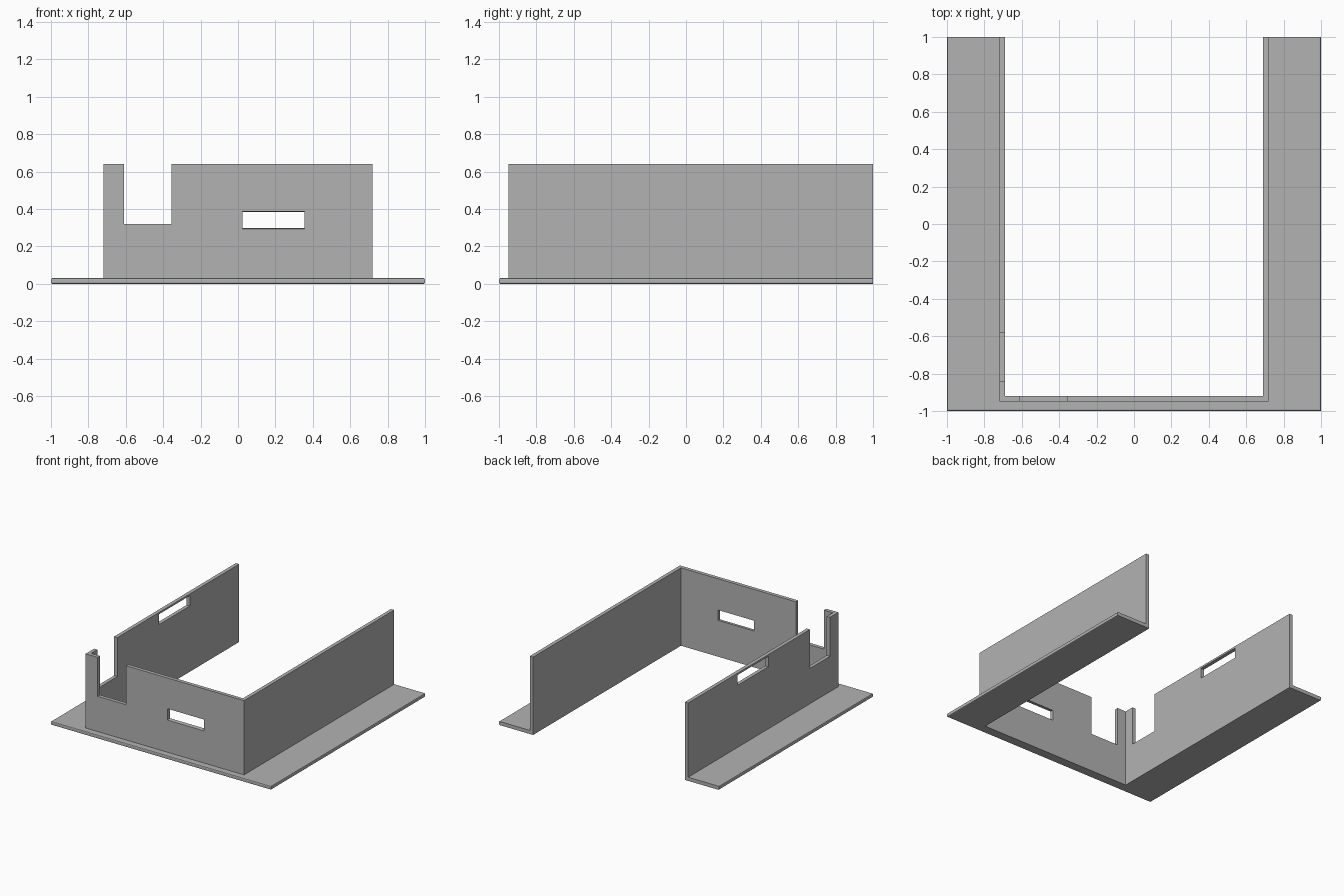
import bpy, bmesh

if "Cube" in bpy.data.objects:
    bpy.data.objects.remove(bpy.data.objects["Cube"])

grey = bpy.data.materials.new("light_grey")
grey.diffuse_color = (0.45, 0.45, 0.45, 1)
grey.use_nodes = True
grey.node_tree.nodes["Principled BSDF"].inputs["Base Color"].default_value = grey.diffuse_color


def make_object(name, bm):
    bmesh.ops.recalc_face_normals(bm, faces=bm.faces)
    mesh = bpy.data.meshes.new(name)
    bm.to_mesh(mesh)
    bm.free()
    mesh.materials.append(grey)
    obj = bpy.data.objects.new(name, mesh)
    bpy.context.collection.objects.link(obj)
    return obj


def u_prism(ox, oy, ix, iy, z0, z1):
    """U-shaped plan, open at the back, extruded upwards."""
    bm = bmesh.new()
    plan = [(-ox, 1), (-ox, oy), (ox, oy), (ox, 1),
            (ix, 1), (ix, iy), (-ix, iy), (-ix, 1)]
    face = bm.faces.new([bm.verts.new((x, y, z0)) for x, y in plan])
    top = bmesh.ops.extrude_face_region(bm, geom=[face])
    verts = [v for v in top["geom"] if isinstance(v, bmesh.types.BMVert)]
    bmesh.ops.translate(bm, verts=verts, vec=(0, 0, z1 - z0))
    return bm


def cut_box(target, name, xr, yr, zr, flare=None):
    """Subtract a box; flare(co) may adjust its corners."""
    bm = bmesh.new()
    bmesh.ops.create_cube(bm, size=1)
    for v in bm.verts:
        v.co = [r[0] if c < 0 else r[1] for c, r in zip(v.co, (xr, yr, zr))]
        if flare:
            flare(v.co)
    cutter = make_object(name, bm)
    cutter.hide_render = True
    mod = target.modifiers.new(name, 'BOOLEAN')
    mod.operation = 'DIFFERENCE'
    mod.solver = 'EXACT'
    mod.object = cutter
    bpy.context.view_layer.objects.active = target
    bpy.ops.object.modifier_apply(modifier=name)
    bpy.data.objects.remove(cutter)


# Flange around the outside of the walls, with softened outer rims
bm = u_prism(1, -1, 0.72, -0.95, 0, 0.03)
rims = []
for e in bm.edges:
    a, b = (v.co for v in e.verts)
    flat = abs(a.z - b.z) < 1e-5
    side = abs(a.x) > 0.99 and abs(a.x - b.x) < 1e-5
    front = a.y < -0.99 and b.y < -0.99
    if flat and (side or front):
        rims.append(e)
bmesh.ops.bevel(bm, geom=rims, offset=0.007, segments=2, profile=0.5,
                affect='EDGES')
make_object("flange", bm)

# Three upright walls
walls = make_object("walls", u_prism(0.72, -0.95, 0.69, -0.92, 0, 0.64))

# Open notches either side of the front left corner post
cut_box(walls, "front_notch", (-0.61, -0.355), (-1, -0.85), (0.32, 0.8))
cut_box(walls, "left_notch", (-0.8, -0.65), (-0.84, -0.58), (0.32, 0.8))


# Slots, flared slightly towards the outside of the front wall
def flare_front(co):
    if co.y < -0.93:
        co.z += 0.007 if co.z > 0.34 else -0.007


cut_box(walls, "front_slot", (0.025, 0.355), (-0.96, -0.91), (0.30, 0.382),
        flare_front)
cut_box(walls, "left_slot", (-0.8, -0.65), (-0.04, 0.36), (0.54, 0.625))
